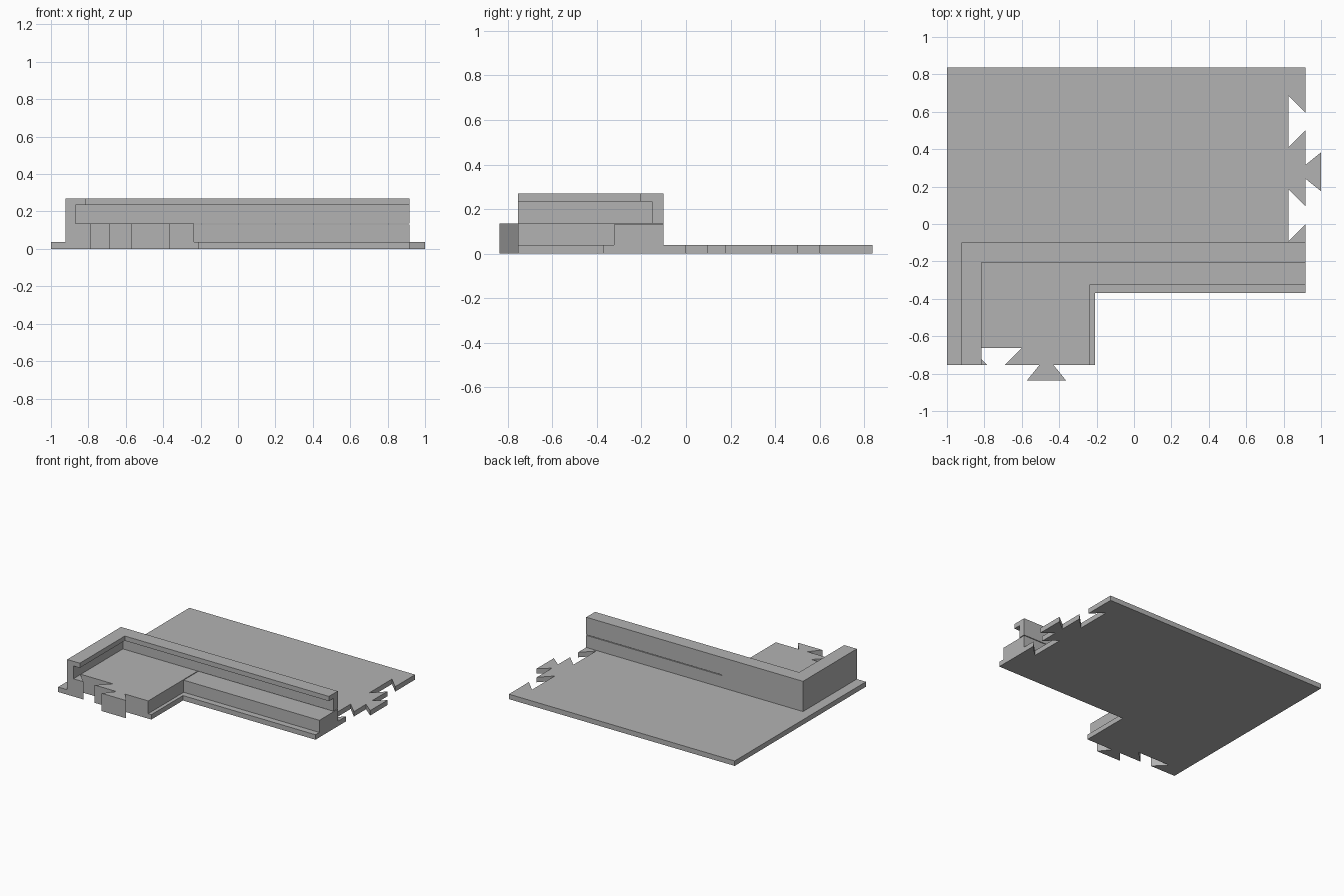
import bpy
import bmesh

cube = bpy.data.objects.get("Cube")
if cube:
    bpy.data.objects.remove(cube, do_unlink=True)

grey = bpy.data.materials.new("plain grey")
grey.use_nodes = True
grey.diffuse_color = (0.45, 0.45, 0.45, 1)
grey.node_tree.nodes["Principled BSDF"].inputs["Base Color"].default_value = grey.diffuse_color

# Main edges of the tile
LEFT, RIGHT, FRONT, BACK = -1.0, 0.917, -0.753, 0.838
WALL_X, WALL_Y = -0.923, -0.1
PLATE_TOP, FLOOR_TOP, CAP_BOTTOM, CAP_TOP = 0.038, 0.136, 0.234, 0.27


def prism(name, outline, z0, z1):
    """Flat-faced solid from a plan outline."""
    bm = bmesh.new()
    face = bm.faces.new([bm.verts.new((x, y, z0)) for x, y in outline])
    result = bmesh.ops.extrude_face_region(bm, geom=[face])
    top = [v for v in result["geom"] if isinstance(v, bmesh.types.BMVert)]
    bmesh.ops.translate(bm, verts=top, vec=(0, 0, z1 - z0))
    bmesh.ops.recalc_face_normals(bm, faces=bm.faces)
    mesh = bpy.data.meshes.new(name)
    bm.to_mesh(mesh)
    bm.free()
    mesh.materials.append(grey)
    obj = bpy.data.objects.new(name, mesh)
    bpy.context.collection.objects.link(obj)
    return obj


def dovetail(centre, neck, wide, depth):
    """Dovetail as (along edge, outward) pairs; negative depth cuts a socket."""
    return [(centre - neck, 0), (centre - wide, depth),
            (centre + wide, depth), (centre + neck, 0)]


def socket(centre):
    return dovetail(centre, 0.048, 0.138, -0.09)


def key(centre):
    return dovetail(centre, 0.037, 0.104, 0.083)


# Joints along the front edge and the side edge
front_joint = [(a, FRONT - out) for a, out in socket(-0.737) + key(-0.468)]
side_joint = [(RIGHT + out, a)
              for a, out in socket(0.047) + key(0.279) + socket(0.548)]

# L-shaped ground plate with interlocking edges
prism("ground_plate",
      [(LEFT, FRONT)] + front_joint
      + [(-0.208, FRONT), (-0.208, -0.37), (RIGHT, -0.37)]
      + side_joint + [(RIGHT, BACK), (LEFT, BACK)],
      0, PLATE_TOP)

# Raised floor: the wide front part and the narrower arm
prism("raised_floor",
      [(WALL_X, FRONT)] + front_joint
      + [(-0.235, FRONT), (-0.235, WALL_Y), (WALL_X, WALL_Y)],
      PLATE_TOP, FLOOR_TOP)
prism("raised_floor_arm",
      [(-0.235, -0.323), (RIGHT, -0.323), (RIGHT, WALL_Y), (-0.235, WALL_Y)],
      PLATE_TOP, 0.131)


def corner_wall(name, thick, z0, z1):
    """Wall running along the left and back of the raised floor."""
    x, y = WALL_X + thick, WALL_Y - thick
    prism(name, [(WALL_X, FRONT), (x, FRONT), (x, y), (RIGHT, y),
                 (RIGHT, WALL_Y), (WALL_X, WALL_Y)], z0, z1)


corner_wall("wall", 0.053, FLOOR_TOP, CAP_BOTTOM)
corner_wall("overhanging_wall_cap", 0.107, CAP_BOTTOM, CAP_TOP)
